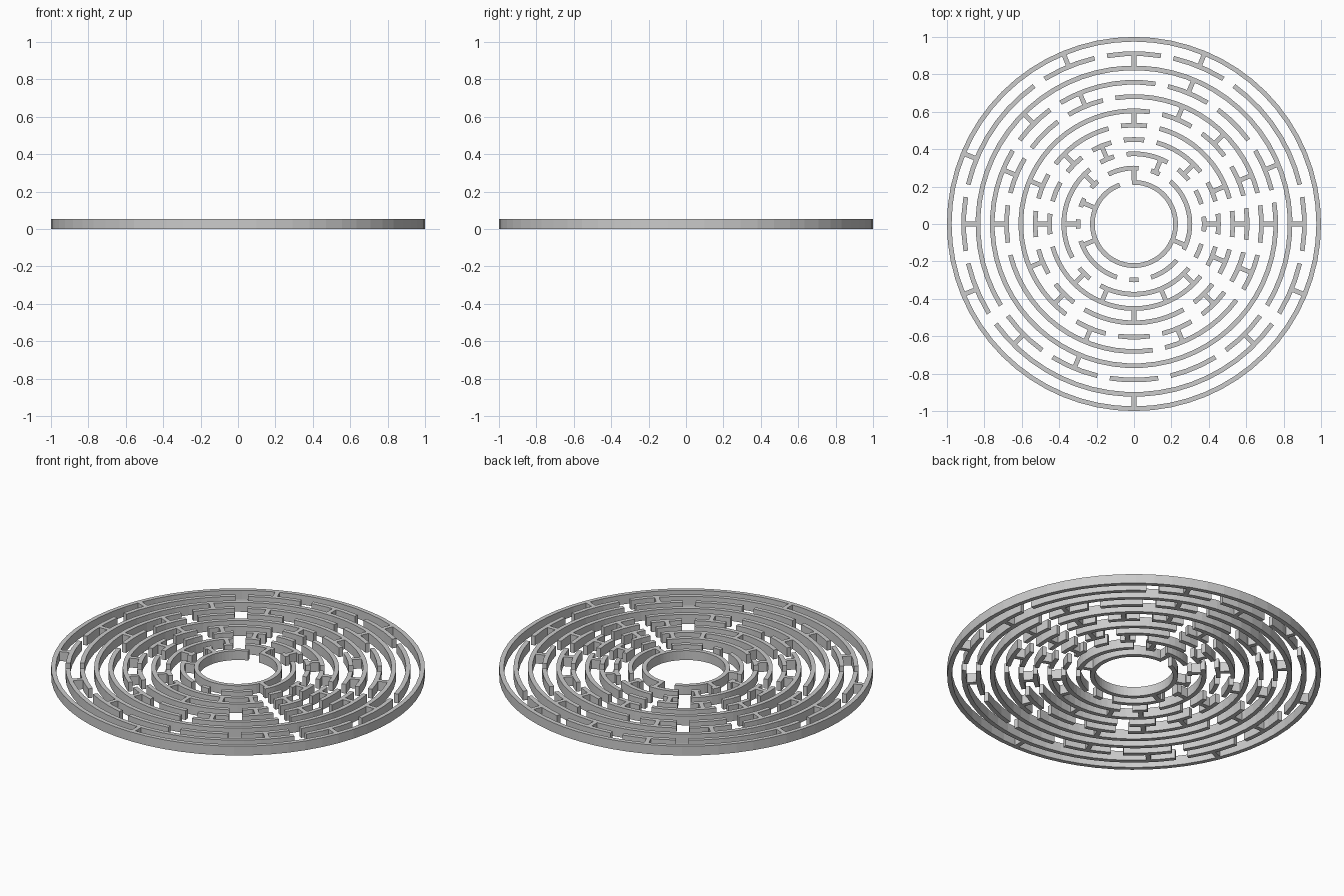
import bpy, bmesh, math

if "Cube" in bpy.data.objects:
    bpy.data.objects.remove(bpy.data.objects["Cube"])

H = 0.055          # wall height
W = 0.025          # wall thickness
R0, R1 = 0.2225, 0.9875
RADII = [R0 + (R1 - R0) * i / 10 for i in range(11)]
SECTOR = math.tau / 16
GAP = 0.034        # half width of a doorway

# doorways per ring: sector index, centred in the sector
GAPS = [
    [4],
    [2, 3, 5, 6, 7, 8, 11, 12, 14],
    [0, 1, 2, 4, 5, 9, 10, 14, 15],
    [0, 1, 3, 4, 5, 6, 7, 8, 14, 15],
    [0, 3, 4, 6, 7, 8, 9, 10, 13, 14, 15],
    [0, 1, 2, 3, 10, 11, 12, 13, 14, 15],
    [0, 4, 5, 6, 7, 8, 12, 14, 15],
    [0, 1, 2, 3, 5, 6],
    [9, 10, 11, 12, 13, 14],
    [0, 2, 3, 4, 5, 7, 8, 9, 14, 15],
    [],
]
# radial walls per corridor: index in steps of 22.5 degrees
SPOKES = [
    [4, 7, 9, 15],
    [3, 6, 8],
    [0, 2, 5, 10, 11, 13, 14],
    [1, 6, 8, 12, 15],
    [0, 4, 7, 9, 10, 14],
    [1, 2, 3, 11, 13, 15],
    [0, 5, 7, 8],
    [1, 3, 6, 11],
    [0, 4, 8, 10, 14],
    [3, 5, 7, 9, 12, 15],
]


def finish(bm, name):
    bmesh.ops.recalc_face_normals(bm, faces=bm.faces)
    mesh = bpy.data.meshes.new(name)
    bm.to_mesh(mesh)
    bm.free()
    bpy.context.collection.objects.link(bpy.data.objects.new(name, mesh))


def arc(bm, r, a0, a1, closed=False):
    """Curved wall with a rectangular section from angle a0 to a1."""
    n = max(2, round((a1 - a0) / math.tau * 64))
    rows = []
    for i in range(n if closed else n + 1):
        a = a0 + (a1 - a0) * i / n
        rows.append([bm.verts.new((q * math.cos(a), q * math.sin(a), z))
                     for q, z in ((r - W / 2, 0), (r + W / 2, 0),
                                  (r + W / 2, H), (r - W / 2, H))])
    pairs = list(zip(rows, rows[1:]))
    if closed:
        pairs.append((rows[-1], rows[0]))
    else:
        bm.faces.new(rows[0])
        bm.faces.new(rows[-1])
    for p, q in pairs:
        for k in range(4):
            m = (k + 1) % 4
            bm.faces.new((p[k], q[k], q[m], p[m]))


def spoke(bm, r0, r1, a):
    """Straight radial wall between two rings."""
    c, s = math.cos(a), math.sin(a)
    h = W / 2
    lo, hi = [[bm.verts.new((u * c - v * s, u * s + v * c, z))
               for u, v in ((r0, -h), (r1, -h), (r1, h), (r0, h))]
              for z in (0, H)]
    bm.faces.new(lo)
    bm.faces.new(hi)
    for k in range(4):
        m = (k + 1) % 4
        bm.faces.new((lo[k], lo[m], hi[m], hi[k]))


# concentric ring walls
for i, (r, gaps) in enumerate(zip(RADII, GAPS)):
    bm = bmesh.new()
    half = GAP / r
    if not gaps:
        arc(bm, r, 0, math.tau, True)
    for g, nxt in zip(gaps, gaps[1:] + [g + 16 for g in gaps[:1]]):
        arc(bm, r, (g + 0.5) * SECTOR + half, (nxt + 0.5) * SECTOR - half)
    finish(bm, f"ring_wall_{i}")

# radial walls joining neighbouring rings
for i, spokes in enumerate(SPOKES):
    bm = bmesh.new()
    for k in spokes:
        spoke(bm, RADII[i] + W * 0.4, RADII[i + 1] - W * 0.4, k * SECTOR)
    finish(bm, f"radial_walls_{i}")
